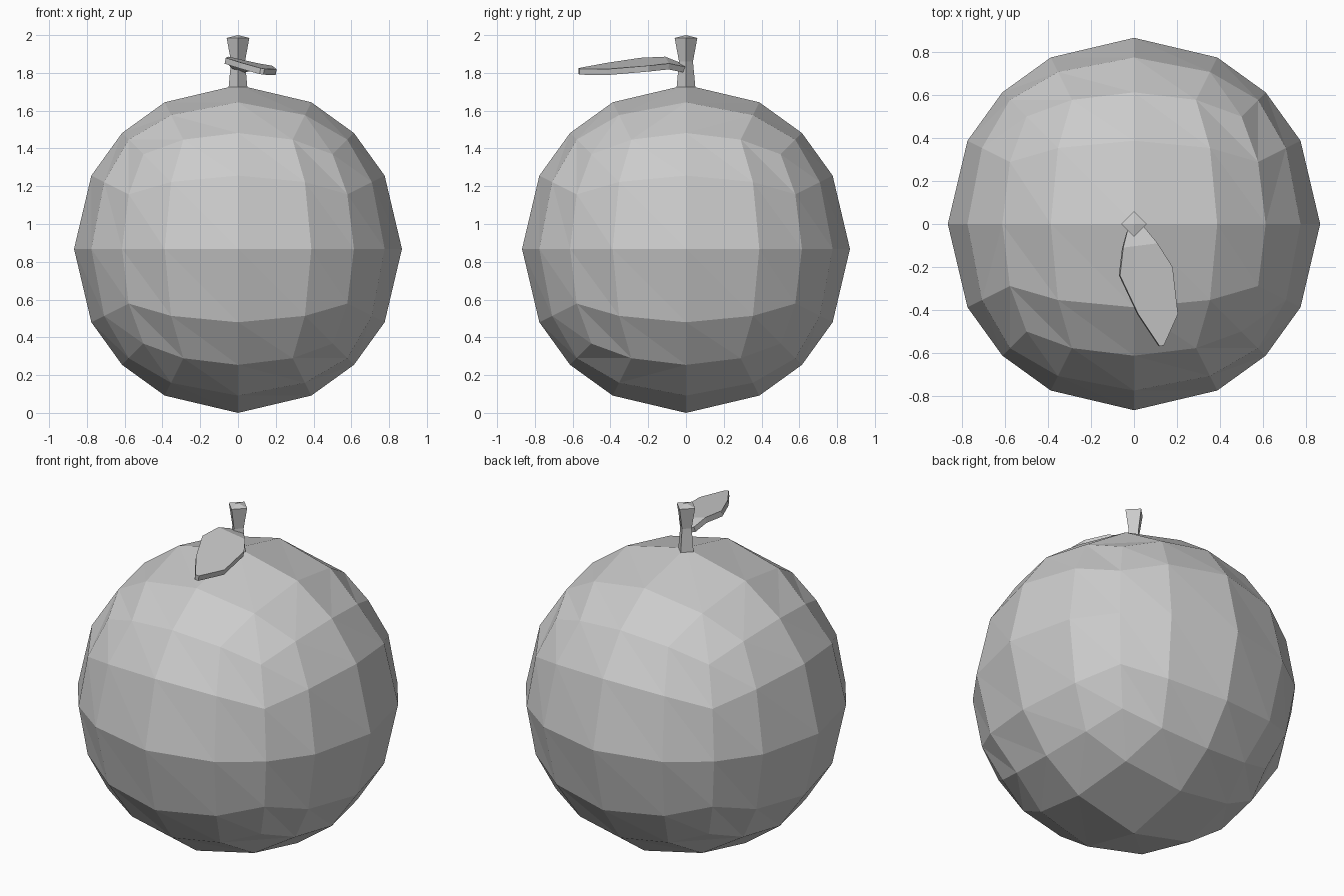
import bpy, bmesh
from math import pi
from mathutils import Matrix, Vector

if "Cube" in bpy.data.objects:
    bpy.data.objects.remove(bpy.data.objects["Cube"])

R = 0.868


def finish(name, bm):
    bmesh.ops.remove_doubles(bm, verts=bm.verts, dist=0.0005)
    bmesh.ops.recalc_face_normals(bm, faces=bm.faces)
    me = bpy.data.meshes.new(name)
    bm.to_mesh(me)
    bm.free()
    ob = bpy.data.objects.new(name, me)
    bpy.context.collection.objects.link(ob)
    return ob


# Fruit body: cube with 4 x 4 cells per side, pushed out to a sphere
bm = bmesh.new()
turns = [Matrix.Rotation(k * pi / 2, 3, 'Z') for k in range(4)]
turns += [Matrix.Rotation(s * pi / 2, 3, 'X') for s in (-1, 1)]
N = 4
for turn in turns:
    grid = [[bm.verts.new(turn @ Vector((2 * i / N - 1, -1, 2 * j / N - 1)).normalized() * R
                          + Vector((0, 0, R)))
             for j in range(N + 1)] for i in range(N + 1)]
    for i in range(N):
        for j in range(N):
            a, b = grid[i][j], grid[i + 1][j]
            c, d = grid[i + 1][j + 1], grid[i][j + 1]
            bm.faces.new((a, b, d))
            bm.faces.new((b, c, d))
finish("fruit_body", bm)

# Stem: waisted four-sided post with a shallow pointed top
bm = bmesh.new()
rings = []
for r, z in ((0.05, 1.72), (0.037, 1.86), (0.06, 1.985)):
    rings.append([bm.verts.new((r * x, r * y, z))
                  for x, y in ((1, 0), (0, 1), (-1, 0), (0, -1))])
tip = bm.verts.new((0, 0, 2.0))
for k in range(4):
    n = (k + 1) % 4
    for lo, hi in zip(rings, rings[1:]):
        bm.faces.new((lo[k], lo[n], hi[n], hi[k]))
    bm.faces.new((rings[-1][k], rings[-1][n], tip))
bm.faces.new(rings[0][::-1])
finish("stem", bm)


# Leaf: tilted blade folded down toward the stem, then thickened
def leaf_z(x, y):
    z = 1.853 - 0.18 * (x - 0.02) + 0.065 * (y + 0.42)
    return z - 0.42 * max(0, y + 0.11)


bm = bmesh.new()
outline = [(-0.05, -0.11), (-0.065, -0.24), (0.02, -0.42), (0.12, -0.57), (0.14, -0.565),
           (0.205, -0.42), (0.18, -0.2), (0.11, -0.09)]
blade = [bm.verts.new((x, y, leaf_z(x, y))) for x, y in outline]
root = [bm.verts.new((x, y, leaf_z(x, y))) for x, y in ((0.04, -0.005), (-0.03, -0.03))]
bm.faces.new(blade)
bm.faces.new([blade[0], blade[-1]] + root)
bm.normal_update()
leaf = finish("leaf", bm)
if leaf.data.polygons[0].normal.z < 0:
    leaf.data.flip_normals()
mod = leaf.modifiers.new("thickness", 'SOLIDIFY')
mod.thickness = 0.032
mod.offset = -1
